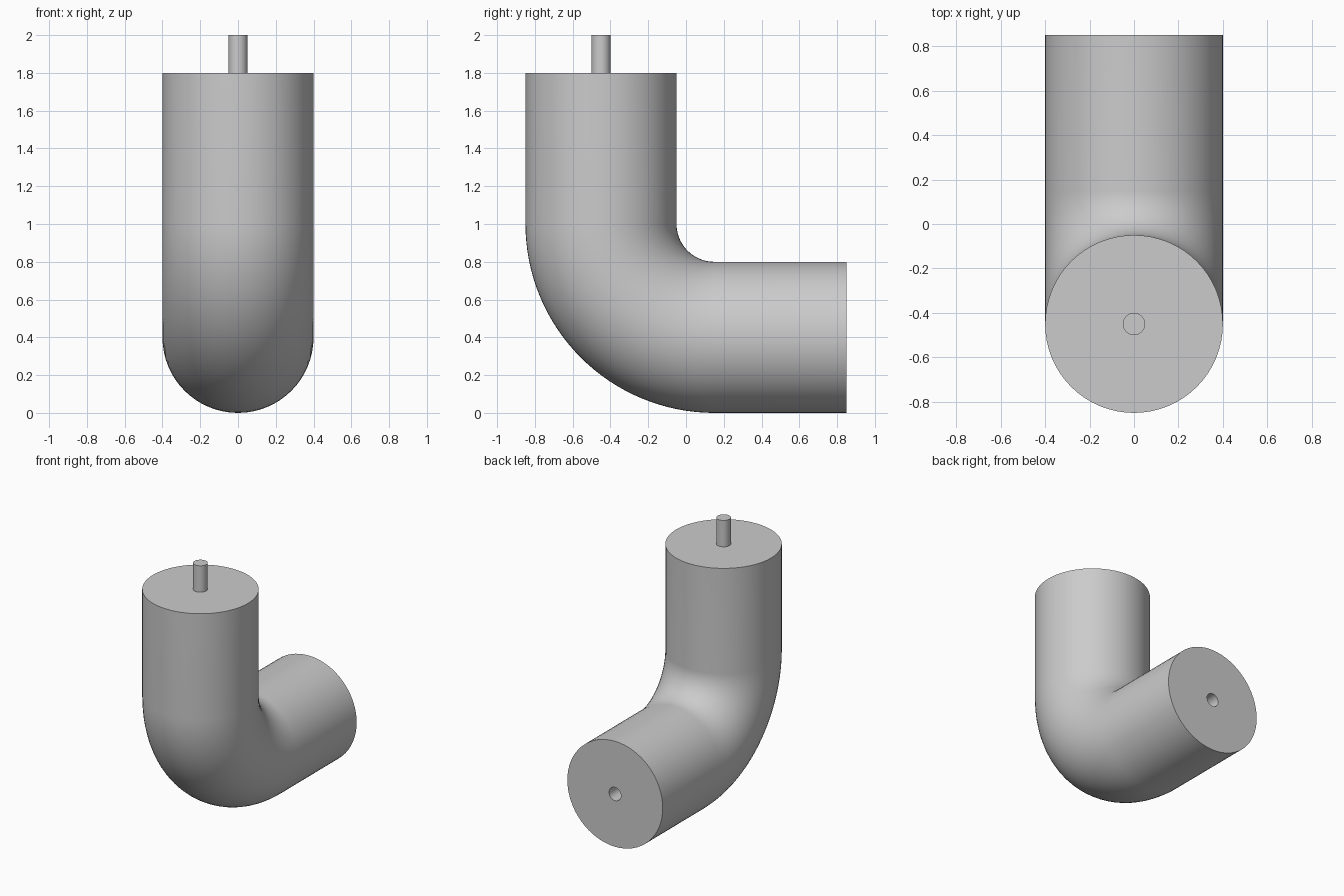
import bpy, bmesh
from math import pi, sin, cos, radians
from mathutils import Vector

if "Cube" in bpy.data.objects:
    bpy.data.objects.remove(bpy.data.objects["Cube"], do_unlink=True)

SIDES = 64
PIPE_R, PIN_R, PIN_LEN = 0.4, 0.05, 0.2
BEND_R, BEND_Y, BEND_Z = 0.6, 0.15, 1.0
TOP, BACK = 1.8, 0.85

grey = bpy.data.materials.new("plain_grey")
grey.use_nodes = True
grey.diffuse_color = (0.6, 0.6, 0.6, 1)
grey.node_tree.nodes["Principled BSDF"].inputs["Base Color"].default_value = (0.6, 0.6, 0.6, 1)


def sweep(name, stations):
    """Skin circles given as (y, z, turn, radius); turn 0 is level, pi/2 upright."""
    bm = bmesh.new()
    rings = []
    for y, z, turn, r in stations:
        side, across = Vector((1, 0, 0)), Vector((0, cos(turn), sin(turn)))
        rings.append([bm.verts.new(Vector((0, y, z)) + r * (cos(a) * side + sin(a) * across))
                      for a in (2 * pi * i / SIDES for i in range(SIDES))])
    for a, b in zip(rings, rings[1:]):
        for i in range(SIDES):
            j = (i + 1) % SIDES
            bm.faces.new((a[i], a[j], b[j], b[i]))
    bm.faces.new(rings[0])
    bm.faces.new(rings[-1])
    bmesh.ops.recalc_face_normals(bm, faces=bm.faces)
    mesh = bpy.data.meshes.new(name)
    bm.to_mesh(mesh)
    bm.free()
    mesh.materials.append(grey)
    obj = bpy.data.objects.new(name, mesh)
    bpy.context.collection.objects.link(obj)
    bpy.ops.object.select_all(action="DESELECT")
    obj.select_set(True)
    bpy.context.view_layer.objects.active = obj
    bpy.ops.object.shade_smooth_by_angle(angle=radians(30))
    return obj


# Elbow: upright run, quarter bend, level run, then a blind socket in the back end
axis_y, axis_z = BEND_Y - BEND_R, BEND_Z - BEND_R
steps = 32
path = [(axis_y, TOP, 0, PIPE_R)]
for k in range(steps + 1):
    t = pi / 2 * k / steps
    path.append((BEND_Y - BEND_R * cos(t), BEND_Z - BEND_R * sin(t), t, PIPE_R))
path += [(BACK, axis_z, pi / 2, PIPE_R),
         (BACK, axis_z, pi / 2, PIN_R),
         (BACK - PIN_LEN, axis_z, pi / 2, PIN_R)]
sweep("elbow_body", path)

# Locating pin on the top end
sweep("top_pin", [(axis_y, TOP, 0, PIN_R), (axis_y, TOP + PIN_LEN, 0, PIN_R)])
